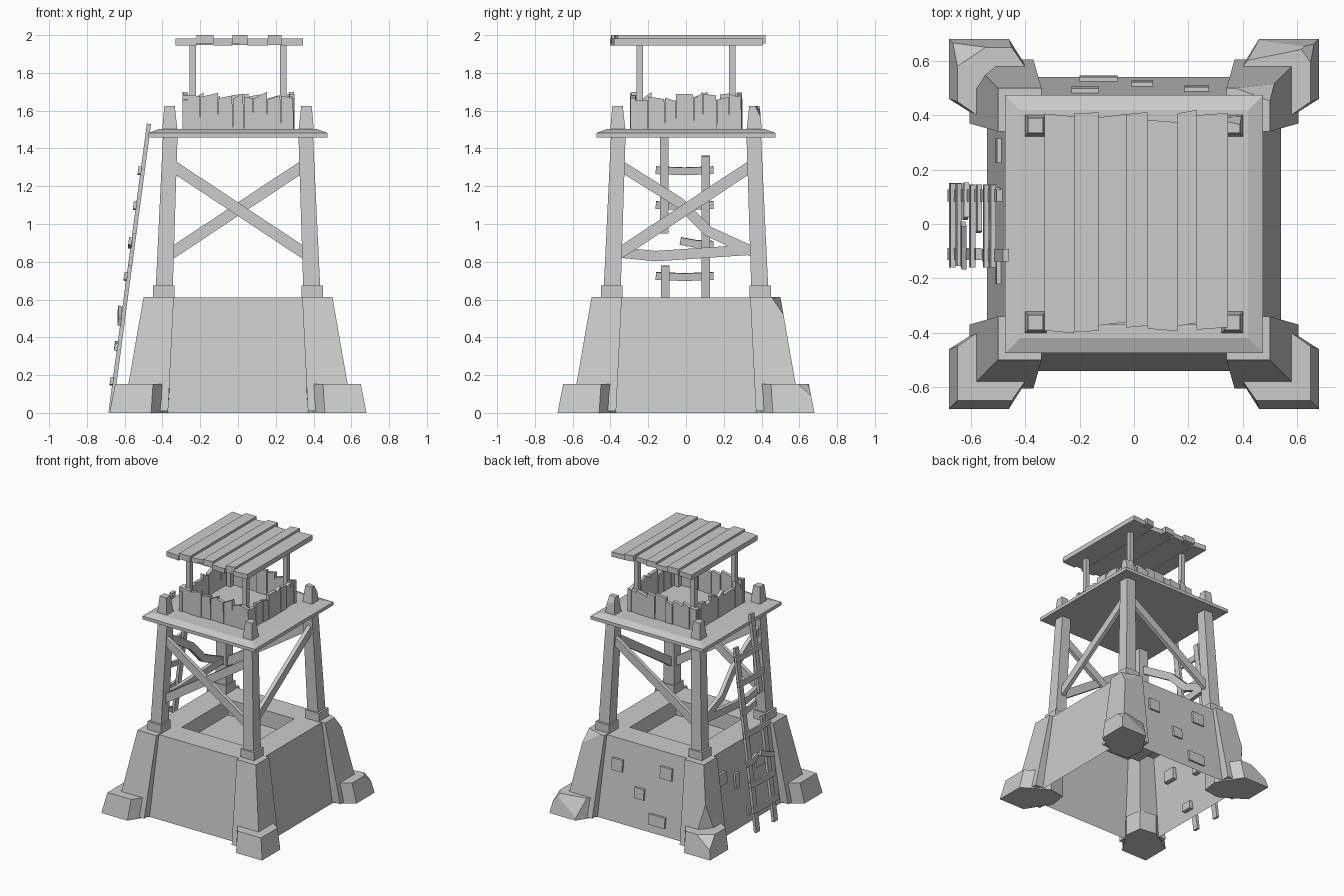
import bpy, bmesh, random
from mathutils import Vector

if "Cube" in bpy.data.objects:
    bpy.data.objects.remove(bpy.data.objects["Cube"])

random.seed(4)
CORNERS = [(-1, -1), (1, -1), (1, 1), (-1, 1)]


def loft(name, rings, bottom=True, chips=()):
    """Flat-faced skin through rings of 3D points; chips are (point, normal) cuts."""
    bm = bmesh.new()
    vs = [[bm.verts.new(p) for p in r] for r in rings]
    n = len(rings[0])
    for a, b in zip(vs, vs[1:]):
        for i in range(n):
            j = (i + 1) % n
            bm.faces.new((a[i], a[j], b[j], b[i]))
    if bottom:
        bm.faces.new(vs[0])
    bm.faces.new(vs[-1])
    for co, no in chips:
        cut = bmesh.ops.bisect_plane(bm, geom=bm.verts[:] + bm.edges[:] + bm.faces[:],
                                     plane_co=co, plane_no=no, clear_outer=True)
        edges = [e for e in cut['geom_cut'] if isinstance(e, bmesh.types.BMEdge)]
        bmesh.ops.holes_fill(bm, edges=edges)
    bmesh.ops.recalc_face_normals(bm, faces=bm.faces[:])
    me = bpy.data.meshes.new(name)
    bm.to_mesh(me)
    bm.free()
    ob = bpy.data.objects.new(name, me)
    bpy.context.collection.objects.link(ob)
    return ob


def rect(x0, x1, y0, y1, z):
    return [(x0, y0, z), (x1, y0, z), (x1, y1, z), (x0, y1, z)]


def square(h, z):
    return rect(-h, h, -h, h, z)


def box(name, x0, x1, y0, y1, z0, z1):
    return loft(name, [rect(x0, x1, y0, y1, z0), rect(x0, x1, y0, y1, z1)])


def corner_sq(s, a, b, z):
    """Square from a to b in the given corner quadrant."""
    return [(s[0] * x, s[1] * y, z) for x, y, _ in rect(a, b, a, b, 0)]


def beam(name, pts, width, thick, flat):
    """Timber along points; 'flat' is the direction of its thickness."""
    pts = [Vector(p) for p in pts]
    flat = Vector(flat)
    rings = []
    for i, p in enumerate(pts):
        d = (pts[min(i + 1, len(pts) - 1)] - pts[max(i - 1, 0)]).normalized()
        s = d.cross(flat).normalized() * width / 2
        t = flat.normalized() * thick / 2
        rings.append([p - s - t, p + s - t, p + s + t, p - s + t])
    return loft(name, rings)


# Stone base: open-bottomed shell with a recess in its top
loft("base_wall", [square(.54, 0), square(.47, .61), square(.28, .61), square(.28, .49)], bottom=False)

# Corner feet, buttresses, legs and caps
foot = [(.68, .68), (.46, .68), (.34, .49), (.36, .36), (.49, .34), (.68, .46)]
foot_top = [(.65, .65), (.45, .65), (.34, .49), (.36, .36), (.49, .34), (.65, .45)]
for s in CORNERS:
    P = lambda x, y, z: Vector((s[0] * x, s[1] * y, z))
    fc, bc, cc = [], [], []
    if s == (1, 1):
        fc = [(P(.64, .64, .13), P(.7, .5, .7)), (P(.6, .67, .09), P(-.2, 1, .5))]
        bc = [(P(.48, .47, .6), P(.3, .8, .6))]
        cc = [(P(.36, .39, .6 + .99), P(.2, 1, .5))]
    if s == (-1, 1):
        fc = [(P(.65, .63, .11), P(.4, .6, .7))]
        bc = [(P(.545, .545, .26), P(.75, .65, -.05))]
    loft("corner_foot", [[P(x, y, 0) for x, y in foot], [P(x, y, .153) for x, y in foot_top]], chips=fc)
    loft("buttress", [corner_sq(s, .37, .58 + .025, .01), corner_sq(s, .34, .50, .613)], chips=bc)
    loft("leg_block", [corner_sq(s, .335, .45, .61), corner_sq(s, .335, .45, .675)])
    loft("leg", [corner_sq(s, .345, .435, .67), corner_sq(s, .32, .397, 1.47)])
    loft("leg_cap", [corner_sq(s, .32, .402, 1.49), corner_sq(s, .335, .39, 1.625)], chips=cc)

# Raised stones on the back and left walls
for u, z, w, h in [(.23, .42, .09, .09), (-.18, .46, .1, .09), (.03, .26, .08, .08), (-.13, .1, .14, .08)]:
    y = .54 - .115 * z
    loft("back_stone", [rect(u - w / 2, u + w / 2, y - .03, y + .018, z - h / 2),
                        rect(u - w / 2, u + w / 2, y - .03, y + .012, z + h / 2)])
for u, z, w, h in [(.27, .42, .09, .09), (.11, .35, .05, .11), (-.02, .09, .08, .06), (-.17, .4, .1, .09)]:
    x = -.54 + .115 * z
    loft("left_stone", [rect(x - .018, x + .03, u - w / 2, u + w / 2, z - h / 2),
                        rect(x - .012, x + .03, u - w / 2, u + w / 2, z + h / 2)])

# Cross braces on the four sides
beam("front_brace", [(-.35, -.385, 1.31), (.36, -.385, .84)], .06, .03, (0, 1, 0))
beam("front_brace", [(-.36, -.37, .84), (.35, -.37, 1.31)], .06, .03, (0, 1, 0))
beam("back_brace", [(.35, .375, 1.31), (-.36, .375, .84)], .06, .03, (0, 1, 0))
beam("right_brace", [(.375, -.36, .84), (.375, .35, 1.31)], .06, .03, (1, 0, 0))
beam("left_brace", [(-.375, -.35, 1.31), (-.375, -.03, 1.11), (-.385, .12, .96), (-.375, .36, .85)],
     .055, .03, (1, 0, 0))
beam("left_rail_beam", [(-.375, -.36, .85), (-.39, -.16, .83), (-.375, .36, .865)], .055, .03, (1, 0, 0))

# Platform with sloped rim
loft("platform", [square(.475, 1.457), square(.475, 1.482), square(.42, 1.502)])

# Parapet of uneven boards on all four sides
for side in range(4):
    u = -.295
    while u < .28:
        w = min(random.uniform(.05, .1), .295 - u)
        if .295 - u - w < .03:
            w = .295 - u
        za, zb = random.uniform(1.65, 1.69), random.uniform(1.65, 1.7)
        d = .28 + random.uniform(-.006, .006)
        rings = [[(u, d - .013, 1.495), (u + w, d - .013, 1.495), (u + w, d + .013, 1.495), (u, d + .013, 1.495)],
                 [(u, d - .013, za), (u + w - .004, d - .013, zb), (u + w - .004, d + .013, zb), (u, d + .013, za)]]
        turn = [lambda x, y, z: (x, y, z), lambda x, y, z: (x, -y, z),
                lambda x, y, z: (y, x, z), lambda x, y, z: (-y, x, z)][side]
        loft("parapet_board", [[turn(*p) for p in r] for r in rings])
        u += w

# Roof posts and boards
for sx, sy in CORNERS:
    x, y = sx * .24, sy * .245
    box("roof_post", x - .017, x + .017, y - .017, y + .017, 1.495, 1.96)
box("roof_sheet", -.325, .335, -.37, .37, 1.948, 1.962)
edges = [-.33, -.22, -.13, -.03, .05, .16, .23, .345]
for i, (a, b) in enumerate(zip(edges, edges[1:])):
    lift = .017 if i % 2 else 0
    y0, y1 = -.385 + random.uniform(-.012, .012), .395 + random.uniform(-.015, .015)
    k = random.uniform(-.015, .015)
    loft("roof_board", [[(a, y0, z), (b, y0 + k, z), (b, y1 + k, z), (a, y1, z)]
                        for z in (1.946 + lift * .6, 1.983 + lift)])

# Broken ladder leaning on the left side
lx = lambda z: -.675 + .133 * z
OUT = (1, 0, -.133)
for y, z0, z1 in [(-.11, 0, .78), (-.115, .95, 1.53), (.105, 0, 1.36)]:
    beam("ladder_rail", [(lx(z0), y, z0), (lx(z1), y, z1)], .045, .022, OUT)
for z, y0, y1, tilt in [(.17, -.16, .15, 0), (.35, -.155, .15, .01), (.48, -.16, 0, .07), (.54, .02, .15, -.03),
                        (.725, -.16, .145, 0), (.91, -.03, .145, -.02), (1.1, -.16, .145, 0), (1.285, -.16, .145, 0)]:
    x = lx(z) - .016
    beam("ladder_rung", [(x, y0, z), (x, (y0 + y1) / 2, z - .006 + tilt / 2), (x, y1, z + tilt)], .04, .018, OUT)
